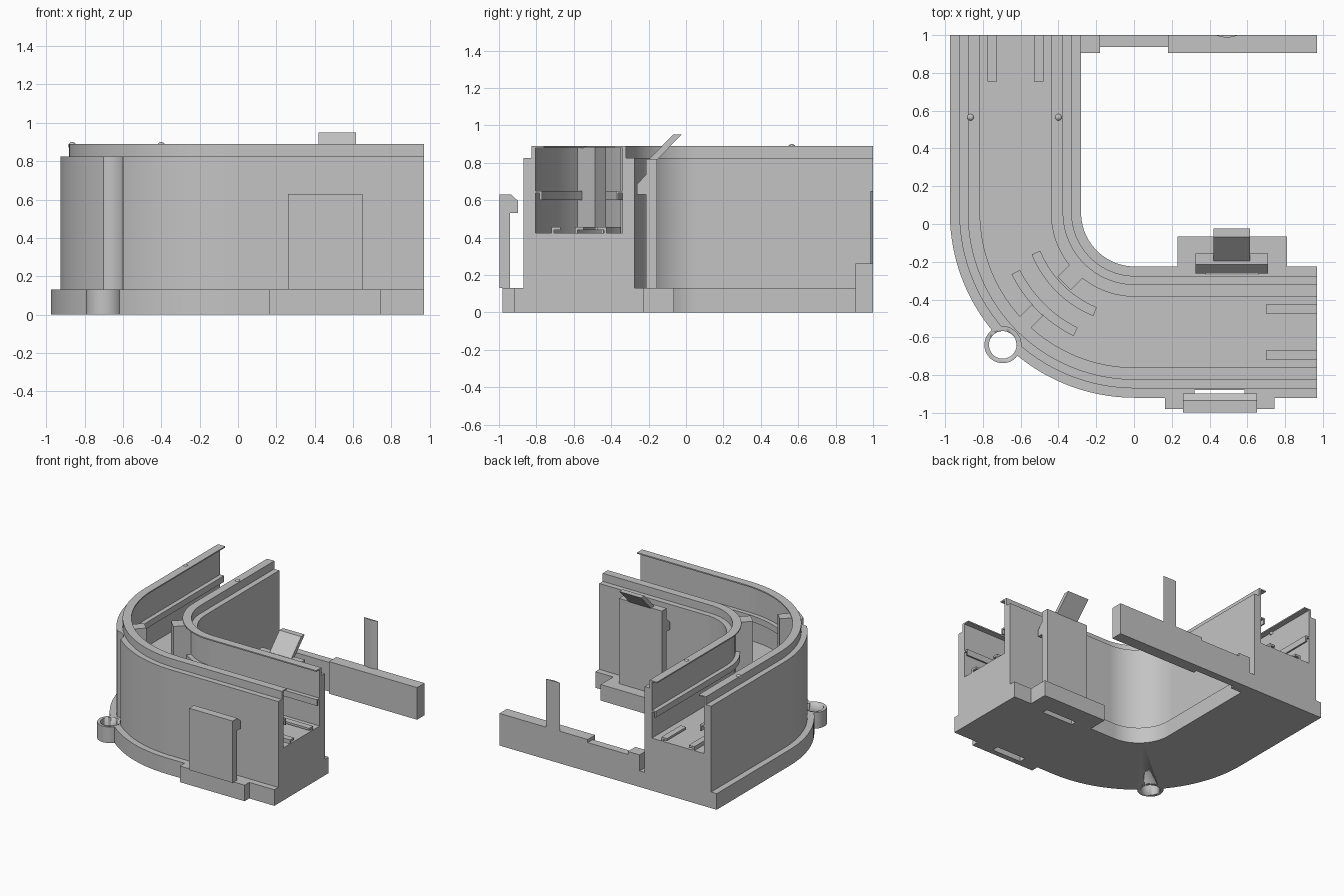
import bpy, bmesh, math
from mathutils import Vector

if "Cube" in bpy.data.objects:
    bpy.data.objects.remove(bpy.data.objects["Cube"])

grey = bpy.data.materials.new("plain_grey")
grey.diffuse_color = (0.55, 0.55, 0.55, 1)
grey.use_nodes = True
grey.node_tree.nodes["Principled BSDF"].inputs["Base Color"].default_value = grey.diffuse_color

CX, CY, R = 0.005, 0.06, 0.98      # bend centre and outer radius
W = 0.695                          # full width of the duct


def finish(name, bm, smooth=False):
    bmesh.ops.recalc_face_normals(bm, faces=bm.faces[:])
    me = bpy.data.meshes.new(name)
    bm.to_mesh(me)
    bm.free()
    ob = bpy.data.objects.new(name, me)
    bpy.context.collection.objects.link(ob)
    me.materials.append(grey)
    if smooth:
        bpy.ops.object.select_all(action='DESELECT')
        ob.select_set(True)
        bpy.context.view_layer.objects.active = ob
        bpy.ops.object.shade_smooth_by_angle(angle=math.radians(25))
    return ob


def loft(name, rings, smooth=False):
    """Skin a list of equal closed rings and cap both ends."""
    bm = bmesh.new()
    vs = [[bm.verts.new(p) for p in ring] for ring in rings]
    n = len(vs[0])
    for a, b in zip(vs, vs[1:]):
        for i in range(n):
            j = (i + 1) % n
            bm.faces.new((a[i], a[j], b[j], b[i]))
    bm.faces.new(vs[0])
    bm.faces.new(vs[-1])
    return finish(name, bm, smooth)


def box(name, x0, x1, y0, y1, z0, z1):
    ring = [(y0, z0), (y1, z0), (y1, z1), (y0, z1)]
    return loft(name, [[(x, y, z) for y, z in ring] for x in (x0, x1)])


def extrude_x(name, profile, x0, x1):
    return loft(name, [[(x, y, z) for y, z in profile] for x in (x0, x1)])


def cylinder(name, x, y, r, z0, z1):
    pts = [(x + r * math.cos(i * math.tau / 48), y + r * math.sin(i * math.tau / 48)) for i in range(48)]
    return loft(name, [[(a, b, z) for a, b in pts] for z in (z0, z1)], True)


def arc_ring(profile, deg):
    """Profile of (inset, z) placed at an angle on the bend."""
    a = math.radians(deg)
    return [(CX + (R - d) * math.cos(a), CY + (R - d) * math.sin(a), z) for d, z in profile]


def cut(ob, *cutters):
    for c in cutters:
        m = ob.modifiers.new("cut", 'BOOLEAN')
        m.operation, m.solver, m.object = 'DIFFERENCE', 'EXACT', c
        c.hide_render = True
        c.hide_set(True)


# Duct channel: flange, walls, top lips and inner rails swept round the bend
half = [(0, 0), (0, .13), (.05, .13), (.05, .825), (.095, .825), (.095, .89),
        (.16, .89), (.16, .88), (.115, .88), (.115, .65), (.15, .65), (.15, .6),
        (.138, .6), (.138, .638), (.115, .638), (.115, .425)]
profile = half + [(W - d, z) for d, z in reversed(half)]
rings = [[(CX - R + d, 1.0, z) for d, z in profile]]
rings += [arc_ring(profile, 180 + 90 * i / 32) for i in range(33)]
rings += [[(.97, CY - R + d, z) for d, z in profile]]
duct = loft("duct_channel", rings, True)

# Screw boss and side tabs
BX, BY = -.695, -.64
boss = cylinder("screw_boss", BX, BY, .097, 0, .13)
front_tab = box("front_tab", .165, .745, -.98, -.915, 0, .13)
inner_tab = box("inner_tab", .23, .81, -.23, -.065, 0, .13)

# Helper cutters: screw hole, driver clearance and clip slots
hole = cylinder("hole_cutter", BX, BY, .073, -.1, .3)
clearance = cylinder("clearance_cutter", BX, BY, .097, .13, .825)
front_slot = box("front_slot_cutter", .32, .585, -.935, -.88, -.1, .3)
inner_slot = box("inner_slot_cutter", .38, .66, -.268, -.222, -.1, .3)
cut(duct, hole, clearance, front_slot, inner_slot)
cut(boss, hole)
cut(front_tab, front_slot)
cut(inner_tab, inner_slot)

# Snap clips with hooked tops
extrude_x("front_clip", [(-.997, .13), (-.997, .63), (-.935, .63), (-.897, .595),
                         (-.897, .53), (-.94, .53), (-.94, .13)], .26, .65)
extrude_x("inner_clip", [(-.215, .13), (-.155, .13), (-.155, .82), (-.215, .82), (-.215, .735),
                         (-.262, .685), (-.262, .63), (-.215, .63)], .325, .71)
extrude_x("release_lever", [(-.2, .815), (-.155, .815), (-.025, .95), (-.07, .95)], .42, .615)

# Floor hooks: L-shaped rails at both ends and round the bend
def hook(d, flip):
    pts = [(0, .42), (0, .457), (.05, .457), (.05, .44), (.014, .44), (.014, .42)]
    return [(d + (.05 - a if flip else a), z) for a, z in pts]

for i, (d, flip) in enumerate(((.2, False), (.445, True))):
    p = hook(d, flip)
    loft(f"end_hook_right_{i}", [[(x, CY - R + a, z) for a, z in p] for x in (.70, .97)])
    loft(f"end_hook_back_{i}", [[(CX - R + a, y, z) for a, z in p] for y in (.755, 1.0)])
for i, (r, a0, a1, flip) in enumerate(((.73, 206.5, 243.5, False), (.59, 202, 248, True))):
    p = hook(R - r, flip)
    loft(f"bend_hook_{i}", [arc_ring(p, a0 + (a1 - a0) * k / 14) for k in range(15)], True)

# Cover posts standing against the bend walls
for name, r0, r1, w in (("outer_post", .73, .875, .042), ("inner_post", .39, .53, .05)):
    u, t = Vector((-1, -1, 0)).normalized(), Vector((1, -1, 0)).normalized()
    c = Vector((CX, CY, 0))
    foot = [c + u * r + t * s for r, s in ((r0, -w), (r1, -w), (r1, w), (r0, w))]
    loft(name, [[(v.x, v.y, z) for v in foot] for z in (.42, .885)])

# Back bar with lowered middle and a thin curved tongue
box("back_bar_end", .18, .97, .905, 1, 0, .26)
box("back_bar_middle", -.18, .18, .937, 1, 0, .235)
box("back_bar_block", -.285, -.18, .905, 1, 0, .26)
arc = [(.43 + .125 * k / 8, 1 - .013 * math.sin(math.pi * k / 8)) for k in range(9)]
loft("tongue", [[(x, y, z) for x, y in arc] for z in (.25, .65)], True)

# Locating pips on the top lips
for i, x in enumerate((-.865, -.4)):
    bm = bmesh.new()
    bmesh.ops.create_uvsphere(bm, u_segments=16, v_segments=10, radius=.02)
    bmesh.ops.translate(bm, vec=(x, .565, .88), verts=bm.verts[:])
    finish(f"pip_{i}", bm, True)
